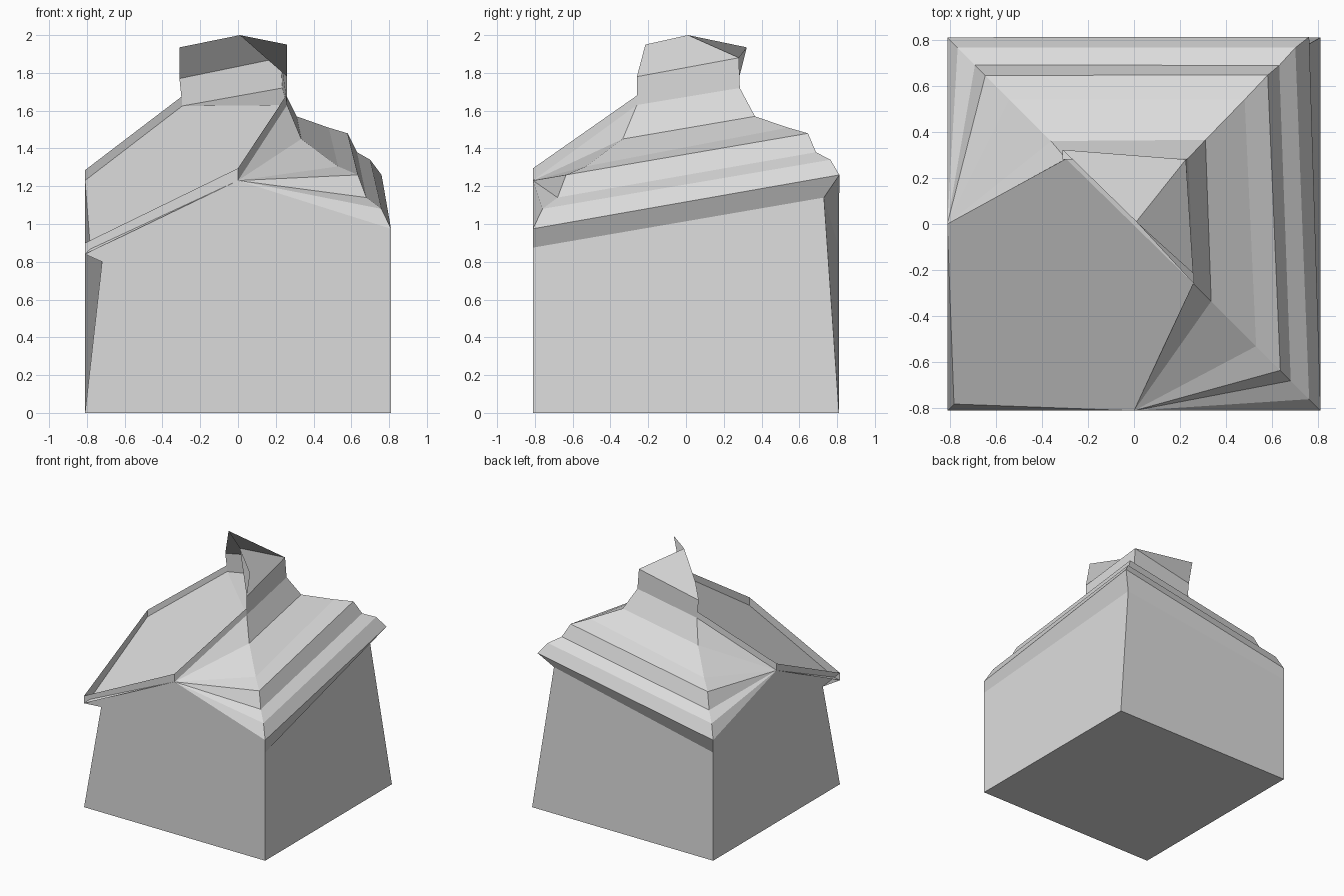
import bpy
from mathutils import Vector

if "Cube" in bpy.data.objects:
    bpy.data.objects.remove(bpy.data.objects["Cube"])

grey = bpy.data.materials.new("light_grey")
grey.diffuse_color = (0.7, 0.7, 0.7, 1)
grey.use_nodes = True
grey.node_tree.nodes["Principled BSDF"].inputs["Base Color"].default_value = grey.diffuse_color
CENTRE = Vector((0, 0, 0.7))


def sheet(name, faces):
    """Flat-faced object from polygons, all turned outwards."""
    verts, index, polys = [], {}, []
    for f in faces:
        pts = [Vector(p) for p in f]
        mid = sum(pts, Vector()) / len(pts)
        n = Vector()
        for a, b in zip(pts, pts[1:] + pts[:1]):
            n += (a - mid).cross(b - mid)
        if n.dot(mid - CENTRE) < 0:
            f = f[::-1]
        for p in f:
            if p not in index:
                index[p] = len(verts)
                verts.append(p)
        polys.append([index[p] for p in f])
    me = bpy.data.meshes.new(name)
    me.from_pydata(verts, [], polys)
    me.materials.append(grey)
    ob = bpy.data.objects.new(name, me)
    bpy.context.collection.objects.link(ob)


def keep(p):
    return p


def swap(p):
    """Mirror a point across the diagonal x = y."""
    return (p[1], p[0], p[2])


S = 0.81
# Roof profile: (offset, height) at the open ends; points at the back corner
end = [(.81, .975), (.76, 1.08), (.68, 1.14), (.635, 1.26),
       (.53, 1.305), (.335, 1.45), (.26, 1.63), (.26, 1.78)]
corner = [(.76, .812, 1.26), (.70, .765, 1.34), (.63, .688, 1.38),
          (.58, .646, 1.48), (.48, .54, 1.51), (.31, .365, 1.57),
          (.235, .285, 1.72), (.225, .28, 1.88)]
left_d = [.81, .765, .69, .645, .54, .36]
right = [(d, -d, z) for d, z in end]
left = [(-d, d, z) for d, (_, z) in zip(left_d, end)]
left += [(-.295, .283, 1.625), (-.31, .28, 1.77)]

# Stepped roof bands on the right and back
for name, side in (("right_roof", right), ("back_roof", left)):
    sheet(name, [[side[i], corner[i], corner[i + 1], side[i + 1]]
                 for i in range(7)])

# Hip ends fanning out from the gable peaks
peak, peak_top = (0, -S, 1.23), (0, -S, 1.295)
left_peak, left_top = (-S, 0, 1.23), (-S, 0, 1.285)
for name, side, p in (("front_hip", right, peak), ("left_hip", left, left_peak)):
    sheet(name, [[p, side[i], side[i + 1]] for i in range(6)])

# Recessed sloping roof plane, and the small cap behind its upper edge
eave, eave_top = (-S, -S, .84), (-S, -S, .90)
sheet("diagonal_roof", [[eave, peak, right[6], left[6], left_peak]])
sheet("roof_cap", [[right[6], corner[6], left[6]]])

# Raised rims along the upper edges of the slope
sheet("roof_rims", [[peak, right[6], (.255, -.26, 1.68), peak_top],
                    [left_peak, left[6], (-.298, .28, 1.675), left_top]])

# Crest sheets rising to the top point
top = (.01, .01, 2.0)
sheet("crest", [[right[7], corner[7], top, (.26, -.215, 1.95)],
                [left[7], corner[7], top, (-.31, .322, 1.935)]])

# Front and left gable walls, each running up into its eave board
notch = (-.72, -.72, .80)
for name, f, a, p, t in (("front_wall", keep, right[0], peak, peak_top),
                         ("left_wall", swap, left[0], left_peak, left_top)):
    sheet(name, [[(-S, -S, 0), f((S, -S, 0)), a, p, t, eave_top, eave, notch]])

# Right and back walls leaning in under their soffits
low, wall_top = (S, -S, .875), (.67, .73, 1.14)
for name, f, a in (("right", keep, right[0]), ("back", swap, left[0])):
    sheet(name + "_wall", [[f((S, -S, 0)), (S, S, 0), wall_top, f(low)]])
    sheet(name + "_soffit", [[f(low), wall_top, corner[0], a]])

# Base
sheet("floor", [[(-S, -S, 0), (S, -S, 0), (S, S, 0), (-S, S, 0)]])
